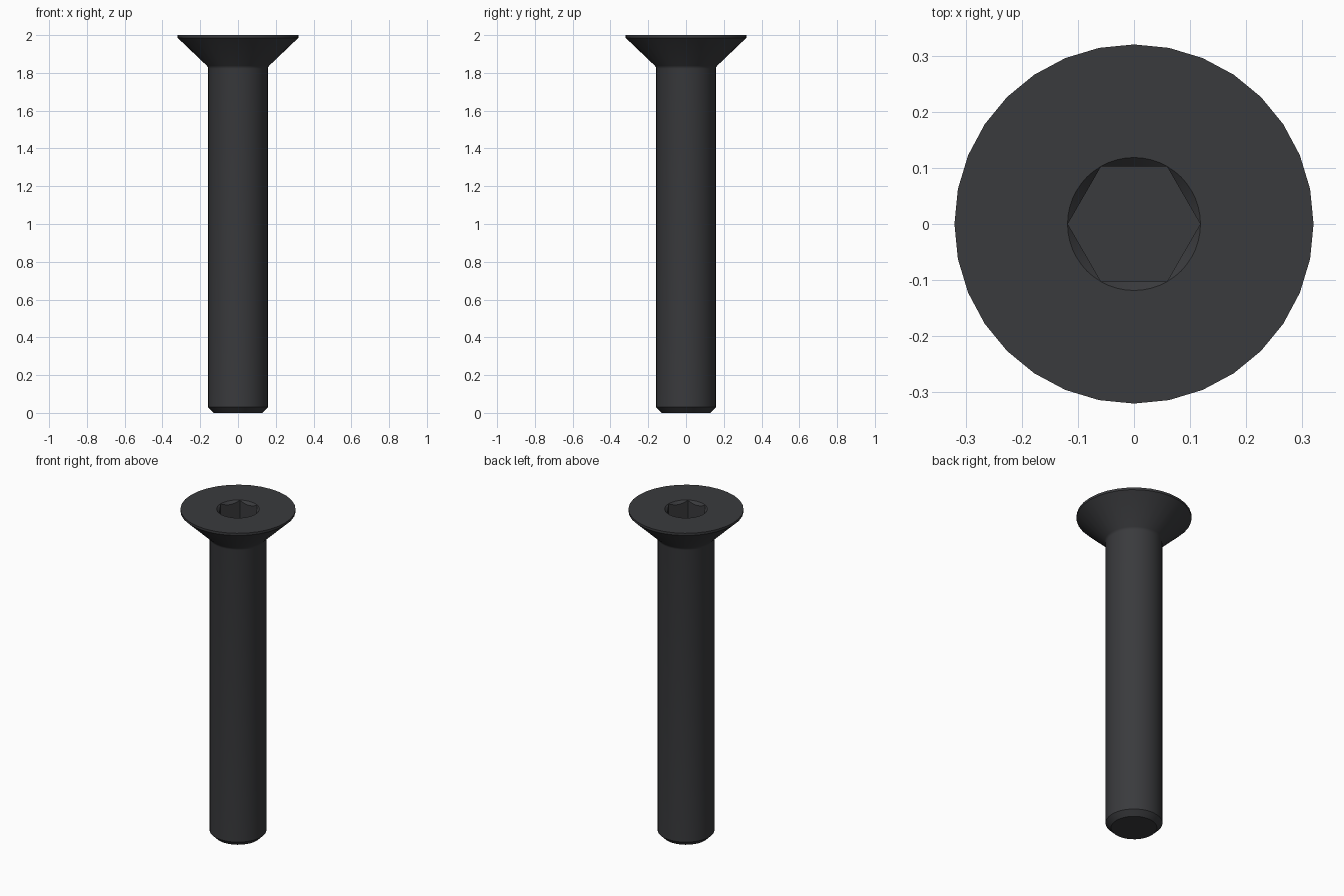
import bpy, bmesh
from math import cos, sin, pi, radians

if "Cube" in bpy.data.objects:
    bpy.data.objects.remove(bpy.data.objects["Cube"])

SIDES, SOCKET_SIDES = 32, 48
HEX_R, DEPTH = 0.118, 0.12

bm = bmesh.new()


def ring(n, radius, height):
    """Closed edge loop; radius and height are functions of the angle."""
    vs = []
    for i in range(n):
        a = 2 * pi * i / n
        vs.append(bm.verts.new((radius(a) * cos(a), radius(a) * sin(a), height(a))))
    return vs, [bm.edges.new((vs[i], vs[(i + 1) % n])) for i in range(n)]


def hex_radius(a):
    return HEX_R * cos(pi / 6) / cos(a % (pi / 3) - pi / 6)


# Outer profile (radius, z): chamfered tip, shank, neck fillet, countersunk head, rim
profile = [(0.128, 0), (0.158, 0.03), (0.158, 1.822), (0.160, 1.831),
           (0.165, 1.838), (0.32, 1.986), (0.32, 2.0)]
rings = [ring(SIDES, lambda a, r=r: r, lambda a, z=z: z) for r, z in profile]

# Hex socket: round mouth, conical lead-in meeting the flats, flat floor
rings.append(ring(SOCKET_SIDES, lambda a: HEX_R + 0.0005, lambda a: 2.0))
rings.append(ring(SOCKET_SIDES, hex_radius, lambda a: 1.9995 - (HEX_R - hex_radius(a))))
rings.append(ring(SOCKET_SIDES, hex_radius, lambda a: 2.0 - DEPTH))

for (_, lower), (_, upper) in zip(rings, rings[1:]):
    bmesh.ops.bridge_loops(bm, edges=lower + upper)
bm.faces.new(rings[0][0])
bm.faces.new(rings[-1][0])
bmesh.ops.recalc_face_normals(bm, faces=bm.faces[:])

mesh = bpy.data.meshes.new("countersunk_screw")
bm.to_mesh(mesh)
bm.free()
screw = bpy.data.objects.new("countersunk_screw", mesh)
bpy.context.collection.objects.link(screw)

# Blackened steel
steel = bpy.data.materials.new("black_steel")
steel.diffuse_color = (0.042, 0.043, 0.047, 1)
steel.use_nodes = True
steel.node_tree.nodes["Principled BSDF"].inputs["Base Color"].default_value = steel.diffuse_color
mesh.materials.append(steel)

bpy.context.view_layer.objects.active = screw
screw.select_set(True)
bpy.ops.object.shade_smooth_by_angle(angle=radians(25))
